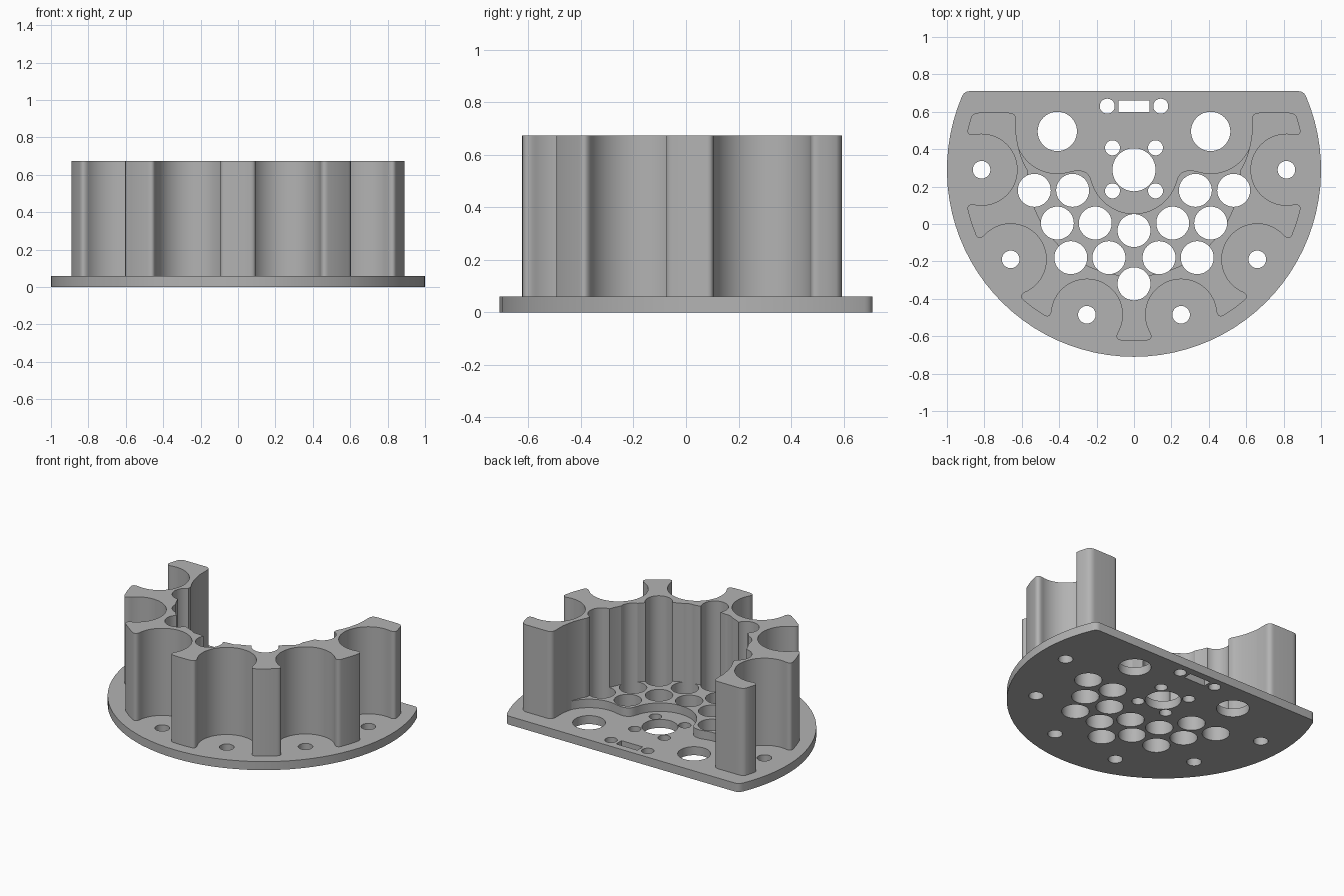
import bpy, bmesh
from math import radians, cos, sin
from mathutils import Vector

cube = bpy.data.objects.get("Cube")
if cube:
    bpy.data.objects.remove(cube, do_unlink=True)

grey = bpy.data.materials.new("plain grey")
grey.use_nodes = True
grey.diffuse_color = (0.45, 0.45, 0.45, 1)
grey.node_tree.nodes["Principled BSDF"].inputs["Base Color"].default_value = grey.diffuse_color

HUB = Vector((0, 0.29))          # centre of the radial layout
PLATE_TOP, FLOOR_TOP, WALL_TOP = 0.06, 0.12, 0.675


def polar(r, deg, c=HUB):
    return Vector((c.x + r * cos(radians(deg)), c.y + r * sin(radians(deg))))


def arc(r, a, b, c=HUB):
    n = max(2, int(abs(b - a) / 4))
    return [polar(r, a + (b - a) * i / n, c) for i in range(n + 1)]


def curve(a, ctrl, b, n=6):
    """Rounded corner between a and b, inner points only."""
    a, ctrl, b = Vector(a), Vector(ctrl), Vector(b)
    return [a.lerp(ctrl, i / n).lerp(ctrl.lerp(b, i / n), i / n) for i in range(1, n)]


def mirrored(half):
    return half + [Vector((-p.x, p.y)) for p in reversed(half) if abs(p.x) > 1e-4]


def prism(bm, points, z0, z1):
    """Solid made by extruding a closed outline upward."""
    low = [bm.verts.new((p.x, p.y, z0)) for p in points]
    high = [bm.verts.new((p.x, p.y, z1)) for p in points]
    bm.faces.new(low)
    bm.faces.new(high)
    for i in range(len(points)):
        j = (i + 1) % len(points)
        bm.faces.new((low[i], low[j], high[j], high[i]))


def make(name, outlines, z0, z1):
    bm = bmesh.new()
    for o in outlines:
        prism(bm, o, z0, z1)
    bmesh.ops.recalc_face_normals(bm, faces=bm.faces)
    mesh = bpy.data.meshes.new(name)
    bm.to_mesh(mesh)
    bm.free()
    mesh.materials.append(grey)
    obj = bpy.data.objects.new(name, mesh)
    bpy.context.collection.objects.link(obj)
    return obj


# Base plate: disc with a straight back and rounded back corners
rim = arc(1.0, -90, 23)
back = Vector((0.88, 0.71))
plate = make("base_plate", [mirrored(rim + curve(rim[-1], (0.907, 0.71), back)
                                     + [back, Vector((0, 0.71))])], 0, PLATE_TOP)

# Scalloped wall: six round bays separated by flared ribs
OUT, BAY_R, BAY_RING, SWEEP = 0.915, 0.19, 0.815, 103
half = arc(OUT, -90, -85.8)
for b in (-72, -36, 0):
    bay = arc(BAY_R, b + 180 + SWEEP, b + 180 - SWEEP, polar(BAY_RING, b))
    half += curve(half[-1], polar(OUT, b - 11.5), bay[0]) + bay
    tip = arc(OUT, b + 13.8, b + (22.2 if b else 18))
    half += curve(bay[-1], polar(OUT, b + 11.5), tip[0]) + tip
# End block and the inner face
end_out, end_in = Vector((0.82, 0.595)), Vector((0.67, 0.595))
side_top, side_low = Vector((0.63, 0.555)), Vector((0.63, 0.48))
inner = arc(0.57, 0, -90)
half += curve(half[-1], (0.855, 0.597), end_out) + [end_out, end_in]
half += curve(end_in, (0.63, 0.595), side_top) + [side_top, side_low]
half += curve(side_low, (0.615, 0.36), inner[0], 10) + inner
wall = make("scalloped_wall", [mirrored(half)], PLATE_TOP, WALL_TOP)

# Raised floor inside the wall, cleared around the hub and the two large holes
hub_arc = arc(0.235, -90, -15)
port_arc = arc(0.225, -105, -25, Vector((0.41, 0.495)))
half = hub_arc + curve(hub_arc[-1], (0.245, 0.31), port_arc[0]) + port_arc
half += [Vector((0.63, 0.37))] + arc(0.6, 5, -90)
floor = make("raised_floor", [mirrored(half)], PLATE_TOP, FLOOR_TOP)

# Through holes: (radius, centres on the +x side, mirrored when off-axis)
groups = [
    (0.088, [(0.533, 0.18), (0.328, 0.18), (0.41, 0.005), (0.207, 0.005),
             (0.338, -0.18), (0.134, -0.18), (0, -0.035), (0, -0.32)]),
    (0.115, [HUB]),
    (0.105, [(0.41, 0.495)]),
    (0.04, [(0.115, 0.407), (0.115, 0.177), (0.143, 0.63)]),
    (0.047, [polar(BAY_RING, a) for a in (0, -36, -72)]),
]
slot = [Vector(p) for p in ((-0.083, 0.6), (0.083, 0.6), (0.083, 0.66), (-0.083, 0.66))]
outlines = [slot]
for r, centres in groups:
    for x, y in centres:
        for sx in ({x, -x} if x else {0}):
            outlines.append(arc(r, 0, 360, Vector((sx, y)))[:-1])
cutter = make("hole_cutter", outlines, -0.2, 1.0)
cutter.hide_render = True

for obj in (plate, wall, floor):
    bpy.ops.object.select_all(action='DESELECT')
    obj.select_set(True)
    bpy.context.view_layer.objects.active = obj
    mod = obj.modifiers.new("holes", 'BOOLEAN')
    mod.operation, mod.solver, mod.object = 'DIFFERENCE', 'EXACT', cutter
    bpy.ops.object.modifier_apply(modifier=mod.name)
    bpy.ops.object.shade_smooth_by_angle(angle=radians(30))
bpy.data.objects.remove(cutter, do_unlink=True)
